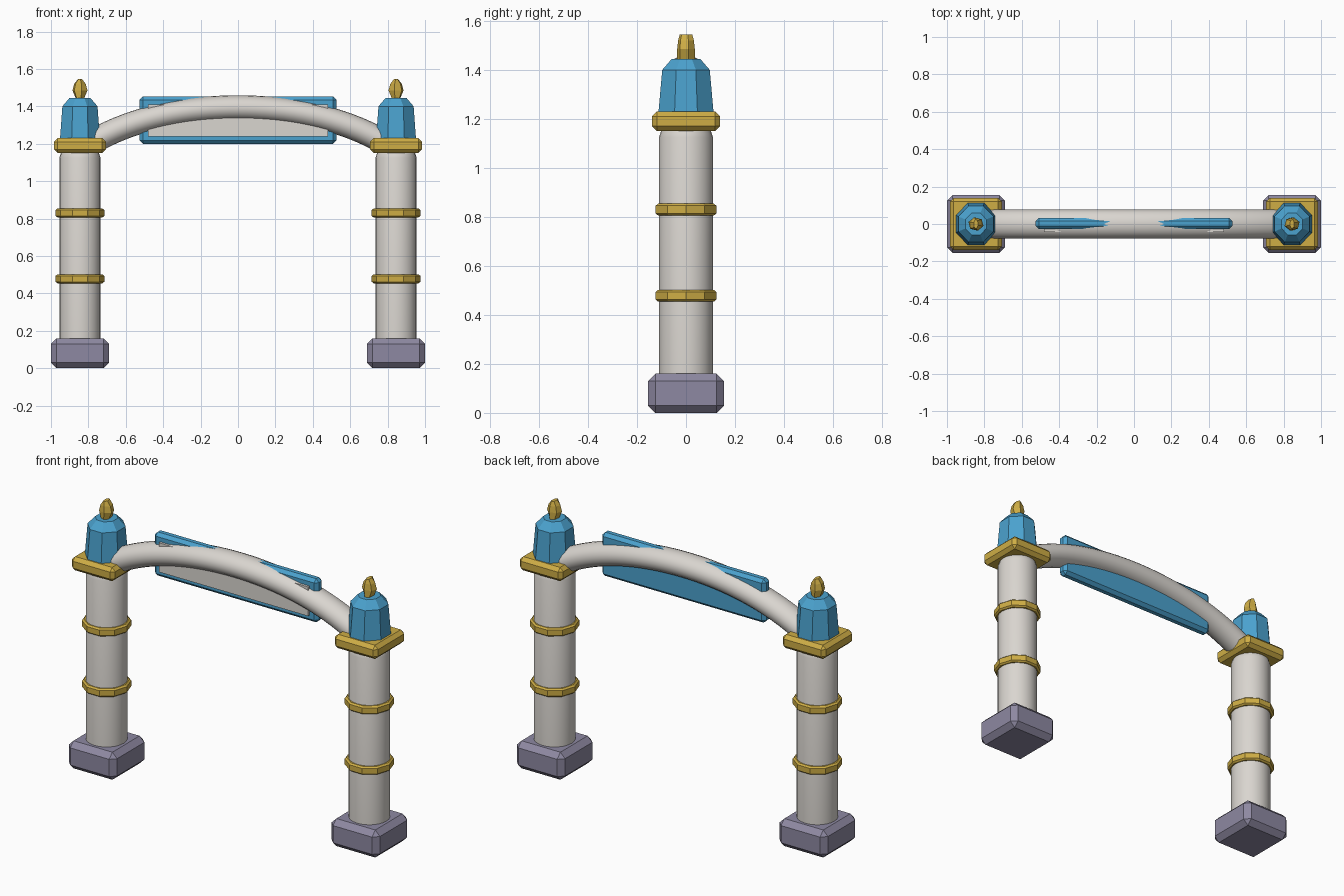
import bpy, bmesh, math
from mathutils import Vector

cube = bpy.data.objects.get("Cube")
if cube:
    bpy.data.objects.remove(cube, do_unlink=True)


def material(name, rgb):
    m = bpy.data.materials.new(name)
    m.use_nodes = True
    m.diffuse_color = (*rgb, 1)
    m.node_tree.nodes["Principled BSDF"].inputs["Base Color"].default_value = (*rgb, 1)
    return m


STONE = material("pale stone", (0.70, 0.67, 0.63))
GOLD = material("gold", (0.62, 0.42, 0.06))
BLUE = material("sky blue", (0.07, 0.36, 0.62))
BASE = material("grey violet", (0.27, 0.25, 0.36))


def finish(name, bm, mat, smooth=False):
    bmesh.ops.recalc_face_normals(bm, faces=bm.faces[:])
    mesh = bpy.data.meshes.new(name)
    bm.to_mesh(mesh)
    bm.free()
    mesh.materials.append(mat)
    obj = bpy.data.objects.new(name, mesh)
    bpy.context.collection.objects.link(obj)
    if smooth:
        bpy.ops.object.select_all(action="DESELECT")
        obj.select_set(True)
        bpy.context.view_layer.objects.active = obj
        bpy.ops.object.shade_smooth_by_angle(angle=math.radians(40))
    return obj


def box(name, low, high, mat, bevel):
    low, high = Vector(low), Vector(high)
    bm = bmesh.new()
    bmesh.ops.create_cube(bm, size=1)
    for v in bm.verts:
        v.co = (low + high) / 2 + v.co * (high - low)
    if bevel:
        bmesh.ops.bevel(bm, geom=bm.edges[:], offset=bevel, segments=1, affect="EDGES")
    return finish(name, bm, mat)


def loft(name, rings, mat, smooth=False):
    """Skin a list of closed point rings and cap both ends."""
    bm = bmesh.new()
    loops = [[bm.verts.new(p) for p in ring] for ring in rings]
    n = len(loops[0])
    for a, b in zip(loops, loops[1:]):
        for i in range(n):
            j = (i + 1) % n
            bm.faces.new((a[i], a[j], b[j], b[i]))
    bm.faces.new(loops[0])
    bm.faces.new(loops[-1])
    return finish(name, bm, mat, smooth)


def turned(name, x, profile, sides, mat, turn=0.0, smooth=False):
    """Upright part from (x radius, y radius, height) steps."""
    angles = [turn + math.tau * i / sides for i in range(sides)]
    rings = [[(x + rx * math.cos(a), ry * math.sin(a), z) for a in angles]
             for rx, ry, z in profile]
    return loft(name, rings, mat, smooth)


# Two matching towers
for side, label in ((-1, "right"), (1, "left")):
    x = 0.845 * side
    box(label + "_base", (x - 0.155, -0.155, 0), (x + 0.155, 0.155, 0.16), BASE, 0.03)
    turned(label + "_column", x,
           [(0.11, 0.11, 0.13), (0.11, 0.11, 1.125), (0.105, 0.105, 1.14), (0.098, 0.098, 1.16)],
           24, STONE, smooth=True)

    # Gold bands round the column
    for z, place in ((0.478, "lower"), (0.83, "upper")):
        turned(f"{label}_{place}_band", x,
               [(r, r, z + dz) for r, dz in
                ((0.12, -0.024), (0.13, -0.016), (0.13, 0.016), (0.12, 0.024))],
               10, GOLD)

    box(label + "_capital", (x - 0.139, -0.139, 1.15), (x + 0.139, 0.139, 1.23), GOLD, 0.02)

    # Faceted roof, widths measured across the flats
    flat = 1 / math.cos(math.pi / 8)
    turned(label + "_roof", x,
           [(rx * flat, ry * flat, z) for rx, ry, z in
            ((0.107, 0.113, 1.22), (0.094, 0.097, 1.40), (0.056, 0.058, 1.445))],
           8, BLUE, turn=math.pi / 8)

    # Cut gem finial
    turned(label + "_finial", x,
           [(0.02, 0.037, 1.435), (0.042, 0.037, 1.485), (0.032, 0.033, 1.52), (0.012, 0.026, 1.545)],
           6, GOLD, turn=0.3 * side)

# Arched beam between the towers
rings = []
steps = 32
for i in range(steps + 1):
    x = -0.80 + 1.60 * i / steps
    z = 1.393 - 0.24 * x ** 2 - 0.10 * x ** 4
    slope = -0.48 * x - 0.40 * x ** 3
    normal = Vector((-slope, 0, 1)).normalized()
    rings.append([Vector((x, 0, z)) + normal * 0.066 * math.sin(a) + Vector((0, 0.077 * math.cos(a), 0))
                  for a in (math.tau * k / 20 for k in range(20))])
loft("arch_beam", rings, STONE, smooth=True)

# Sign board with a pale front panel
box("sign_board", (-0.527, -0.028, 1.20), (0.527, 0.033, 1.453), BLUE, 0.018)
box("sign_panel", (-0.48, -0.042, 1.24), (0.48, -0.02, 1.41), STONE, 0)
